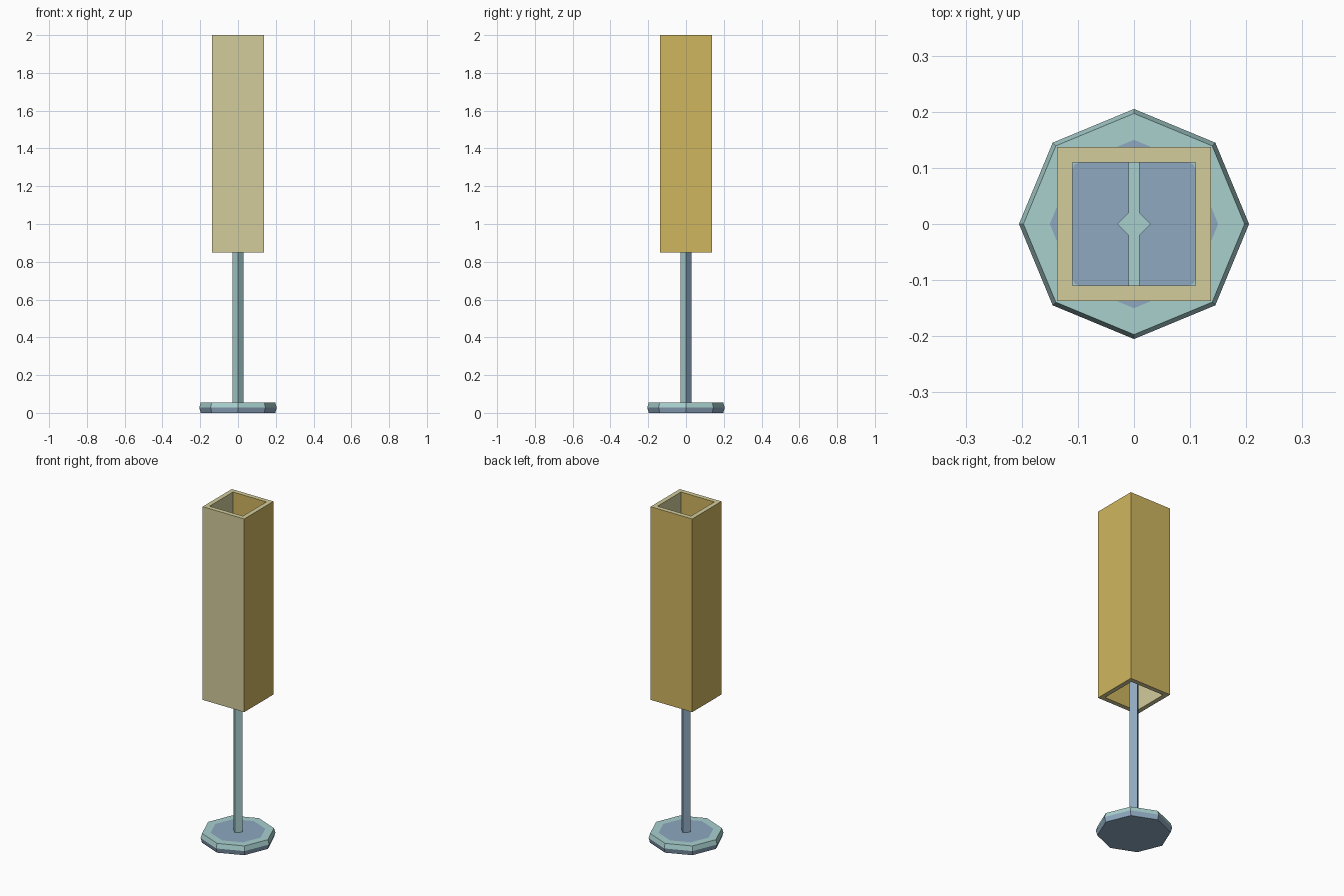
import bpy, bmesh, math
from mathutils import Vector

if "Cube" in bpy.data.objects:
    bpy.data.objects.remove(bpy.data.objects["Cube"])


def material(name, rgb):
    m = bpy.data.materials.new(name)
    lin = [c / 255 for c in rgb]
    lin = [c / 12.92 if c <= 0.04045 else ((c + 0.055) / 1.055) ** 2.4 for c in lin]
    m.diffuse_color = (*lin, 1)
    m.use_nodes = True
    m.node_tree.nodes["Principled BSDF"].inputs["Base Color"].default_value = m.diffuse_color
    return m


TEAL = material("pale_teal", (168, 208, 206))
BLUE = material("steel_blue", (142, 168, 192))
KHAKI = material("pale_khaki", (210, 204, 155))
GOLD = material("gold", (208, 182, 96))


def lathe(name, profile, sides, mats, rule, closed=False):
    """Stack polygon rings (radius, z); rule(face) picks the material index."""
    bm = bmesh.new()
    off = math.pi / 4 if sides == 4 and closed else 0
    rings = [[bm.verts.new((r * math.cos(off + math.tau * i / sides),
                            r * math.sin(off + math.tau * i / sides), z))
              for i in range(sides)] for r, z in profile]
    pairs = list(zip(rings, rings[1:] + rings[:1])) if closed else list(zip(rings, rings[1:]))
    for a, b in pairs:
        for i in range(sides):
            j = (i + 1) % sides
            bm.faces.new((a[i], a[j], b[j], b[i]))
    if not closed:
        bm.faces.new(rings[0][::-1])
        bm.faces.new(rings[-1])
    bmesh.ops.recalc_face_normals(bm, faces=bm.faces)
    for f in bm.faces:
        f.material_index = rule(f)
    me = bpy.data.meshes.new(name)
    bm.to_mesh(me)
    bm.free()
    for m in mats:
        me.materials.append(m)
    ob = bpy.data.objects.new(name, me)
    bpy.context.collection.objects.link(ob)
    return ob


# Octagonal foot: teal upper bevel and top ring, blue centre and underside
def foot_colour(f):
    c = f.calc_center_median()
    centre = f.normal.z > 0.9 and c.xy.length < 0.05
    return 1 if f.normal.z < -0.1 or centre else 0


lathe("foot", [(0.197, 0), (0.205, 0.028), (0.197, 0.055), (0.15, 0.055)],
      8, [TEAL, BLUE], foot_colour)

# Square pole set on its corner: teal front, blue back
POLE_TOP = 1.42
lathe("pole", [(0.03, 0.05), (0.03, POLE_TOP)], 4, [TEAL, BLUE],
      lambda f: 1 if f.normal.y > 0.1 else 0)

# Cross bar holding the shade
bpy.ops.mesh.primitive_cube_add(size=1, location=(0, 0, POLE_TOP - 0.012))
bar = bpy.context.object
bar.name = "shade_bar"
bar.scale = (0.02, 0.222, 0.02)
bar.data.materials.append(TEAL)


# Open square shade: khaki front, rims and inner sides, gold elsewhere
def shade_colour(f):
    c, n = f.calc_center_median(), f.normal
    inside = c.xy.dot(n.xy) < 0
    if abs(n.z) > 0.5:
        return 0
    if inside:
        return 0 if abs(n.x) > 0.5 else 1
    return 0 if n.y < -0.5 else 1


R2 = math.sqrt(2)
lathe("shade", [(0.137 * R2, 0.85), (0.137 * R2, 2), (0.11 * R2, 2), (0.11 * R2, 0.85)],
      4, [KHAKI, GOLD], shade_colour, closed=True)
